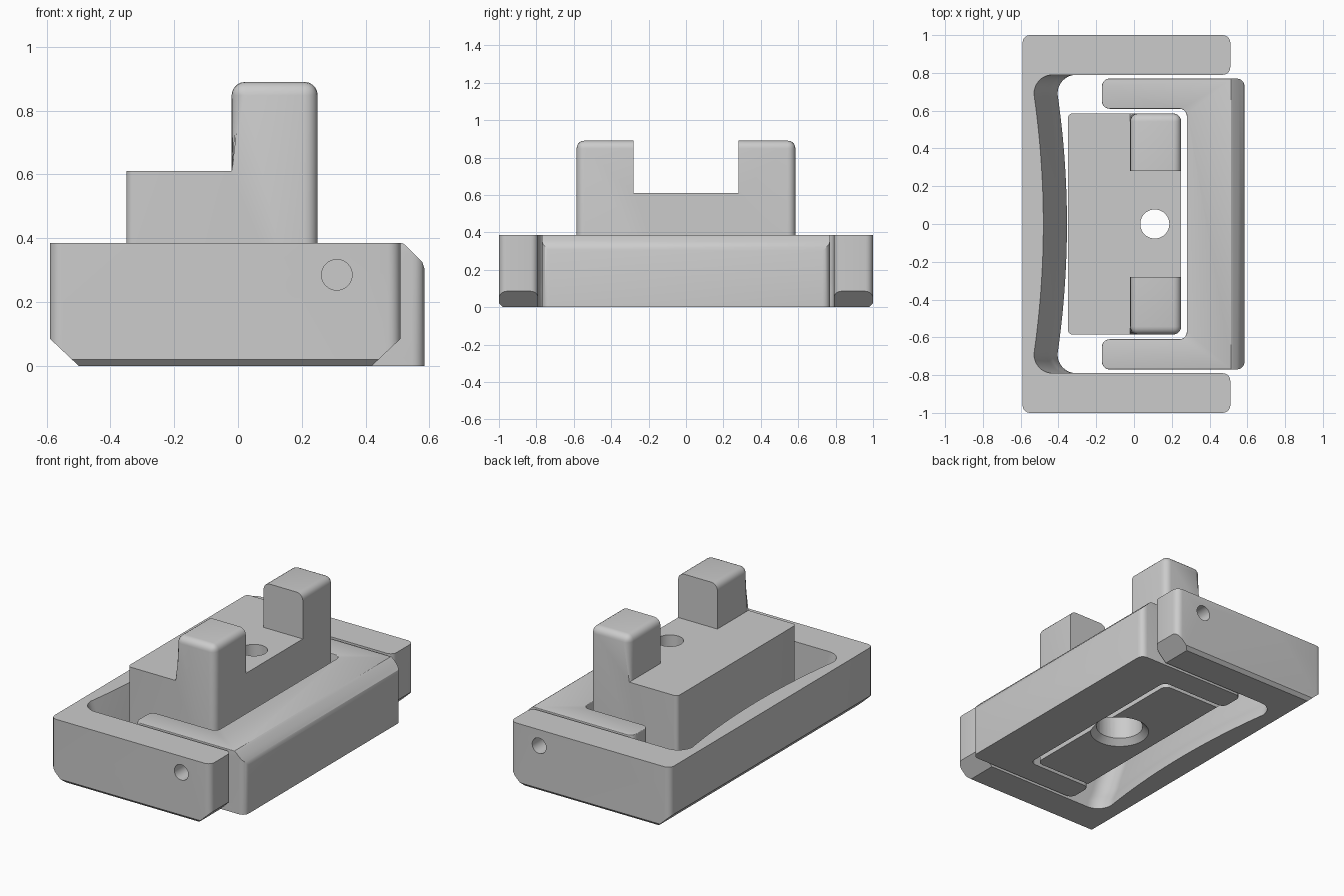
import bpy, bmesh, math
from mathutils import Matrix, Vector

cube = bpy.data.objects.get("Cube")
if cube:
    bpy.data.objects.remove(cube)

GREY = 0.6
mat = bpy.data.materials.new("plain grey")
mat.use_nodes = True
mat.diffuse_color = (GREY, GREY, GREY, 1)
mat.node_tree.nodes["Principled BSDF"].inputs["Base Color"].default_value = (GREY, GREY, GREY, 1)


def finish(name, bm):
    bmesh.ops.recalc_face_normals(bm, faces=bm.faces)
    mesh = bpy.data.meshes.new(name)
    bm.to_mesh(mesh)
    bm.free()
    mesh.materials.append(mat)
    ob = bpy.data.objects.new(name, mesh)
    bpy.context.collection.objects.link(ob)
    return ob


def prism(profile, axis, lo, hi):
    """Extrude a profile in (x, y) along z, in (x, z) along y or in (y, z) along x."""
    place = {"z": lambda a, b, h: (a, b, h),
             "y": lambda a, b, h: (a, h, b),
             "x": lambda a, b, h: (h, a, b)}[axis]
    bm = bmesh.new()
    rings = [[bm.verts.new(place(a, b, h)) for a, b in profile] for h in (lo, hi)]
    skin(bm, rings)
    return bm


def skin(bm, rings):
    """Join closed rings into a capped solid."""
    n = len(rings[0])
    for r, s in zip(rings, rings[1:]):
        for i in range(n):
            bm.faces.new((r[i], r[(i + 1) % n], s[(i + 1) % n], s[i]))
    bm.faces.new(rings[0])
    bm.faces.new(rings[-1])
    bmesh.ops.recalc_face_normals(bm, faces=bm.faces)


def bevel(bm, test, width, segments=5):
    """Round the edges whose midpoint and direction pass the test."""
    edges = []
    for e in bm.edges:
        a, b = e.verts[0].co, e.verts[1].co
        if test((a + b) / 2, (b - a).normalized()):
            edges.append(e)
    bmesh.ops.bevel(bm, geom=edges, offset=width, segments=segments,
                    profile=0.5, affect="EDGES", clamp_overlap=True)


def cylinder(radius, top_radius, centre, depth, axis="z"):
    bm = bmesh.new()
    bmesh.ops.create_cone(bm, cap_ends=True, segments=40, radius1=radius,
                          radius2=top_radius, depth=depth)
    turn = Matrix.Rotation(math.pi / 2, 4, "X") if axis == "y" else Matrix()
    bmesh.ops.transform(bm, matrix=Matrix.Translation(Vector(centre)) @ turn, verts=bm.verts)
    return bm


def cut(ob, bm, operation="DIFFERENCE"):
    """Apply a boolean with a temporary cutter."""
    cutter = finish("cutter", bm)
    cutter.hide_render = True
    mod = ob.modifiers.new("cut", "BOOLEAN")
    mod.operation, mod.solver, mod.object = operation, "EXACT", cutter
    bpy.context.view_layer.objects.active = ob
    bpy.ops.object.modifier_apply(modifier=mod.name)
    bpy.data.objects.remove(cutter)


def smooth(ob):
    bpy.ops.object.select_all(action="DESELECT")
    ob.select_set(True)
    bpy.context.view_layer.objects.active = ob
    bpy.ops.object.shade_smooth_by_angle(angle=math.radians(32))


def box(x0, x1, y0, y1, z0, z1):
    return prism([(x0, y0), (x1, y0), (x1, y1), (x0, y1)], "z", z0, z1)


H = 0.385          # height of frame and lever
PIVOT = (0.31, 0.285)

# Outer frame: a C with rounded upright corners and a chamfered underside
bm = prism([(-0.59, -1), (0.51, -1), (0.51, -0.79), (-0.55, -0.79),
            (-0.55, 0.79), (0.51, 0.79), (0.51, 1), (-0.59, 1)], "z", 0, H)
bmesh.ops.delete(bm, geom=bm.verts[:], context="VERTS")
bm.free()
bm = box(-0.59, 0.51, -1, 1, 0, H)
bevel(bm, lambda m, d: abs(d.z) > 0.9, 0.04)
frame = finish("outer_frame", bm)
cut(frame, prism([(-0.5, 0), (0.42, 0), (0.51, 0.085), (0.51, 1), (-0.59, 1), (-0.59, 0.085)],
                 "y", -1.1, 1.1), "INTERSECT")
cut(frame, prism([(-0.98, 0), (0.98, 0), (1, 0.02), (1, 1), (-1, 1), (-1, 0.02)],
                 "x", -1, 1), "INTERSECT")

# Inner opening: bowed sloping back wall with filleted corners
WALL = [(0.0, 0.5), (0.0, H), (0.07, 0.17), (0.08, 0.13), (0.095, 0.09), (0.115, 0.05),
        (0.125, 0.0), (0.125, -0.1)]
bm = bmesh.new()
rings = []
STEPS = 56
for i in range(STEPS + 1):
    y = -0.79 * math.cos(math.pi * i / STEPS)
    t = max(0, (abs(y) - 0.69) / 0.1)
    x0 = -0.48 - 0.05 * min(1, abs(y) / 0.69) ** 2 + 0.1 * (1 - math.sqrt(max(0, 1 - t * t)))
    ring = [(x0 + dx, y, z) for dx, z in WALL] + [(0.8, y, -0.1), (0.8, y, 0.5)]
    rings.append([bm.verts.new(p) for p in ring])
skin(bm, rings)
cut(frame, bm)

# Rounded inner corners at the arm tips
for s in (-1, 1):
    r = 0.04
    arc = [(0.51 - r + r * math.sin(a), s * (0.79 + r - r * math.cos(a)))
           for a in [math.pi / 2 * k / 5 for k in range(6)]]
    cut(frame, prism(arc + [(0.53, s * 0.83), (0.53, s * 0.78), (0.47, s * 0.78)], "z", -0.1, 0.5))

# Pivoting lever: a C with a chamfered outer top edge
bm = prism([(-0.17, -0.77), (0.585, -0.77), (0.585, 0.77), (-0.17, 0.77),
            (-0.17, 0.61), (0.28, 0.61), (0.28, -0.61), (-0.17, -0.61)], "z", 0, H)
bevel(bm, lambda m, d: abs(d.z) > 0.9, 0.04)
bevel(bm, lambda m, d: m.z > H - 0.001 and m.x < 0.57, 0.018, 3)
lever = finish("pivoting_lever", bm)
cut(lever, prism([(0.5, H + 0.01), (0.525, 0.378), (0.578, 0.325), (0.586, 0.3),
                  (0.7, 0.3), (0.7, 0.5), (0.5, 0.5)], "y", -1, 1))

# Pivot bores through the arms of frame and lever
for part in (frame, lever):
    for s in (-1, 1):
        cut(part, cylinder(0.048, 0.048, (PIVOT[0], s * 0.87, PIVOT[1]), 0.4, "y"))

# Centre block with two posts, undercut at the back
bm = prism([(-0.14, 0), (0.25, 0), (0.25, 0.89), (-0.02, 0.89), (-0.02, 0.61),
            (-0.35, 0.61), (-0.35, 0.2)], "y", -0.585, 0.585)
bevel(bm, lambda m, d: m.z > 0.88 or (abs(d.z) > 0.9 and m.x > -0.1), 0.042)
bevel(bm, lambda m, d: abs(d.z) > 0.9 and m.x < -0.34, 0.025)
block = finish("centre_block", bm)
cut(block, box(-0.2, 0.4, -0.28, 0.28, 0.61, 1))

# Screw hole with a counterbore and countersunk mouth below
cut(block, cylinder(0.077, 0.077, (0.11, 0, 0.4), 1.2))
cut(block, cylinder(0.135, 0.135, (0.11, 0, 0.15), 0.4))
cut(block, cylinder(0.18, 0.13, (0.11, 0, 0.015), 0.05))

for ob in (frame, lever, block):
    smooth(ob)
